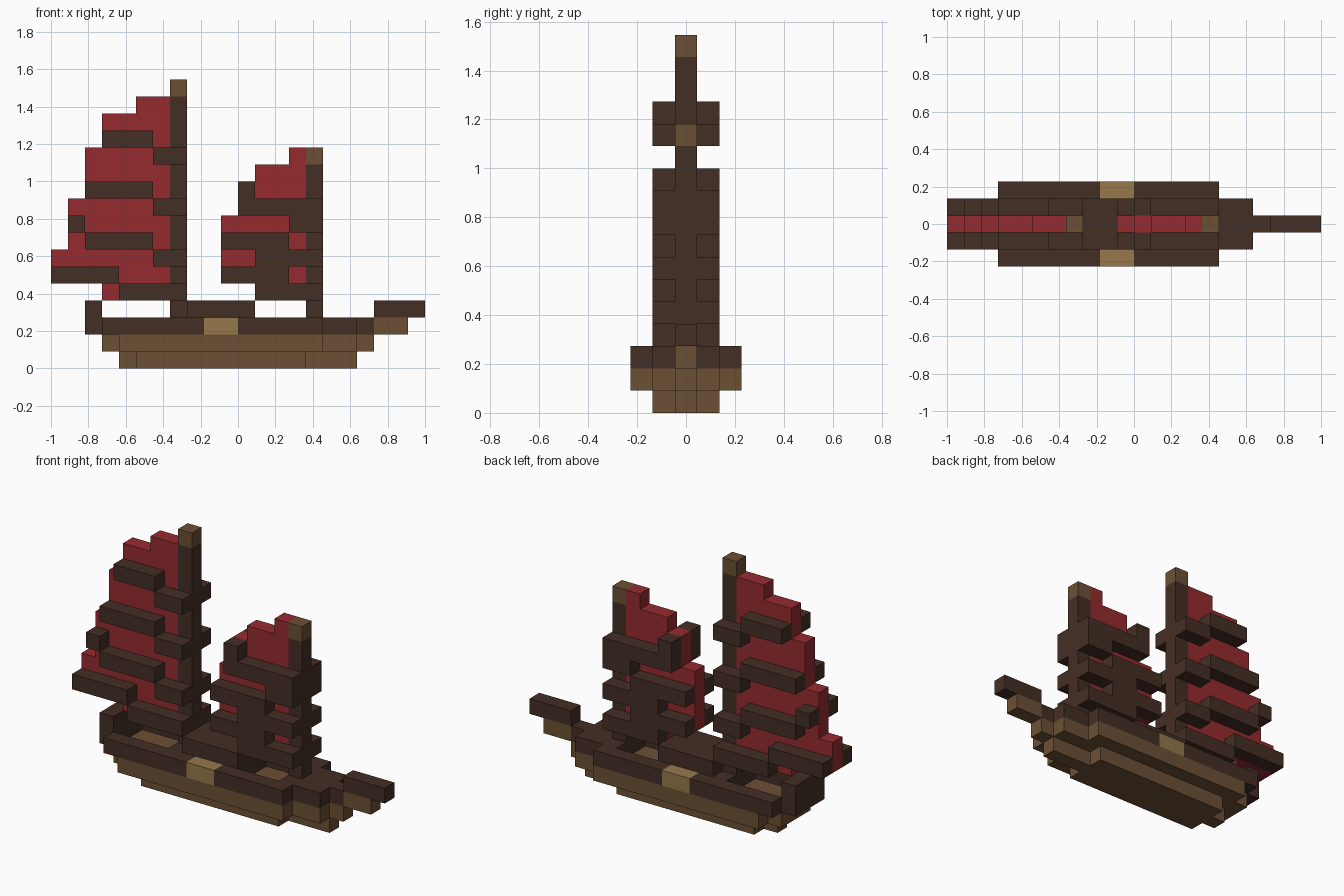
import bpy
import bmesh
from mathutils import Matrix, Vector

if "Cube" in bpy.data.objects:
    bpy.data.objects.remove(bpy.data.objects["Cube"], do_unlink=True)

LENGTH = 22            # ship length in blocks
U = 2 / LENGTH         # block size


def linear(c):
    c /= 255
    return c / 12.92 if c <= 0.04045 else ((c + 0.055) / 1.055) ** 2.4


def material(name, *rgb):
    mat = bpy.data.materials.new(name)
    mat.use_nodes = True
    colour = [linear(c) for c in rgb] + [1]
    mat.diffuse_color = colour
    mat.node_tree.nodes["Principled BSDF"].inputs["Base Color"].default_value = colour
    return mat


DARK = material("dark wood", 68, 46, 37)
BROWN = material("brown wood", 108, 80, 53)
RED = material("red cloth", 149, 43, 47)
TAN = material("pale wood", 149, 121, 75)


def add_box(bm, x0, x1, y0, y1, z0, z1):
    low, high = Vector((x0, y0, z0)), Vector((x1, y1, z1))
    size = (high - low) * U
    centre = (low + high) / 2 - Vector((LENGTH / 2, 0, 0))
    bmesh.ops.create_cube(bm, size=1, matrix=Matrix.Translation(centre * U) @ Matrix.Diagonal(size).to_4x4())


def part(name, mat, *boxes):
    """One object from boxes (x0, x1, y0, y1, z0, z1), all in block units."""
    bm = bmesh.new()
    for box in boxes:
        add_box(bm, *box)
    mesh = bpy.data.meshes.new(name)
    bm.to_mesh(mesh)
    bm.free()
    mesh.materials.append(mat)
    bpy.context.collection.objects.link(bpy.data.objects.new(name, mesh))


def centre(x0, x1, z0, z1):
    return (x0, x1, -.5, .5, z0, z1)


def wide(x0, x1, z0, z1):
    return (x0, x1, -1.5, 1.5, z0, z1)


def pair(x0, x1, z0, z1, inner):
    """Two mirrored boxes, one block thick, either side of the keel."""
    return [(x0, x1, inner, inner + 1, z0, z1), (x0, x1, -inner - 1, -inner, z0, z1)]


# Hull: keel layer and the wider planked layer above
part("keel", BROWN, centre(4, 18, 0, 1), *pair(5, 15, 0, 1, .5))
part("hull", BROWN, wide(3, 18, 1, 2), centre(18, 19, 1, 2), *pair(4, 16, 1, 2, 1.5))

# Deck level: side rails, solid deck areas around two open holds
part("side_rails", DARK, *pair(3, 9, 2, 3, 1.5), *pair(11, 16, 2, 3, 1.5))
part("side_hatches", TAN, *pair(9, 11, 2, 3, 1.5))
part("deck", DARK, wide(2, 3, 2, 3), wide(7, 12, 2, 3), wide(15, 18, 2, 3), centre(18, 19, 2, 3))
part("stern_rail", DARK, wide(2, 3, 3, 4))
part("cabin", DARK, wide(8, 12, 3, 4))

# Bow
part("bow_support", BROWN, centre(19, 21, 2, 3))
part("bowsprit", DARK, centre(19, 22, 3, 4))

# Masts with caps
for name, x, top in (("main_mast", 7, 16), ("fore_mast", 15, 12)):
    part(name, DARK, centre(x, x + 1, 3, top))
    part(name + "_cap", BROWN, centre(x, x + 1, top, top + 1))

# Sails: steps of (aft edge, bottom, top) running forward to the mast
SAILS = {
    "main_sail": (7, [(3, 4, 5), (0, 5, 7), (1, 7, 10), (2, 10, 13), (3, 13, 15), (5, 15, 16)]),
    "fore_sail": (15, [(12, 4, 5), (10, 5, 9), (11, 9, 11), (12, 11, 12), (14, 12, 13)]),
}
for name, (mast, steps) in SAILS.items():
    part(name, RED, *[centre(x, mast, z0, z1) for x, z0, z1 in steps])

# Battens: stepped bars (aft end, front end, level) on both faces of each sail
BATTENS = {
    "main_battens": [(4, 8, 4), (0, 4, 5), (6, 8, 6), (2, 6, 7), (1, 2, 8),
                     (6, 8, 9), (2, 6, 10), (6, 8, 12), (3, 6, 13)],
    "fore_battens": [(12, 16, 4), (10, 14, 5), (12, 16, 6), (10, 14, 7),
                     (14, 16, 8), (11, 16, 9), (11, 12, 10)],
}
for name, bars in BATTENS.items():
    part(name, DARK, *[box for x0, x1, z in bars for box in pair(x0, x1, z, z + 1, .5)])
